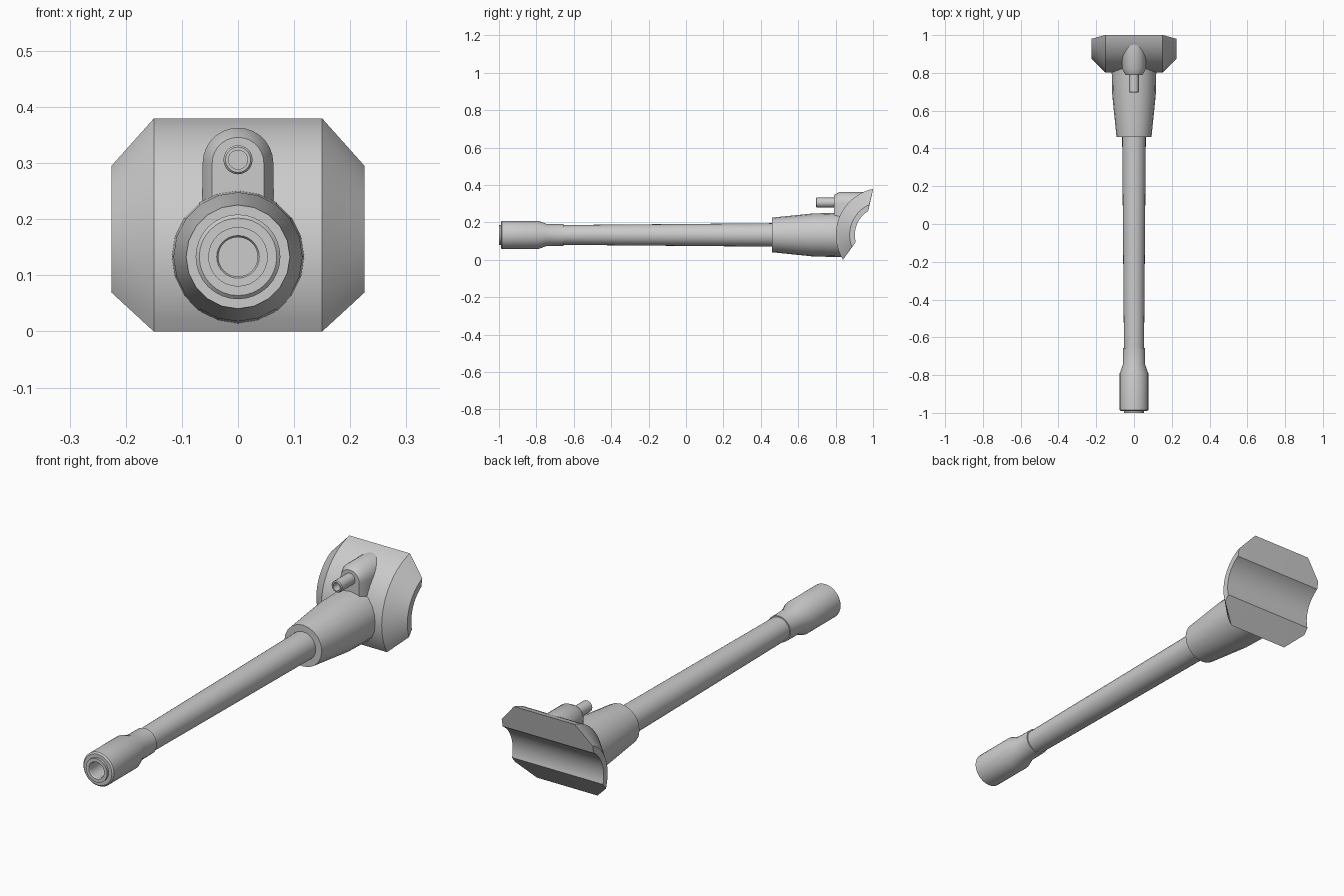
import bpy, bmesh, math
from mathutils import Vector

if "Cube" in bpy.data.objects:
    bpy.data.objects.remove(bpy.data.objects["Cube"])

AXIS_Z = 0.133                      # height of the barrel and of the pivot
steel = bpy.data.materials.new("plain_grey")
steel.diffuse_color = (0.6, 0.6, 0.6, 1)
steel.use_nodes = True
steel.node_tree.nodes["Principled BSDF"].inputs["Base Color"].default_value = steel.diffuse_color


def finish(name, bm, angle=30):
    bmesh.ops.remove_doubles(bm, verts=bm.verts, dist=1e-5)
    bmesh.ops.recalc_face_normals(bm, faces=bm.faces)
    mesh = bpy.data.meshes.new(name)
    bm.to_mesh(mesh)
    bm.free()
    mesh.materials.append(steel)
    ob = bpy.data.objects.new(name, mesh)
    bpy.context.collection.objects.link(ob)
    bpy.ops.object.select_all(action='DESELECT')
    bpy.context.view_layer.objects.active = ob
    ob.select_set(True)
    bpy.ops.object.shade_smooth_by_angle(angle=math.radians(angle))
    return ob


def loft(name, rings, angle=30):
    """Skin a list of closed rings and cap both ends."""
    bm = bmesh.new()
    rows = [[bm.verts.new(p) for p in ring] for ring in rings]
    n = len(rows[0])
    for a, b in zip(rows, rows[1:]):
        for i in range(n):
            j = (i + 1) % n
            bm.faces.new((a[i], a[j], b[j], b[i]))
    bm.faces.new(rows[0])
    bm.faces.new(rows[-1])
    return finish(name, bm, angle)


def turned(name, profile, z=AXIS_Z, sides=24):
    """Turn a (y, radius) profile around a line parallel to y."""
    rings = []
    for y, r in profile:
        rings.append([(r * math.sin(2 * math.pi * i / sides), y,
                       z + r * math.cos(2 * math.pi * i / sides)) for i in range(sides)])
    return loft(name, rings)


# Muzzle with hollow bore, lip and stepped collar
turned("muzzle", [(-0.85, 0.035), (-0.995, 0.035), (-1.0, 0.038), (-1.0, 0.053),
                  (-0.99, 0.053), (-0.99, 0.069), (-0.984, 0.0755), (-0.79, 0.0755),
                  (-0.745, 0.059), (-0.656, 0.058), (-0.656, 0.04)], sides=32)

# Slightly tapered barrel
turned("barrel", [(-0.67, 0.053), (0.5, 0.063)])

# Sleeve at the barrel root
turned("barrel_sleeve", [(0.46, 0.05), (0.46, 0.0925), (0.68, 0.115), (0.845, 0.119)], sides=20)

# Curved shield: an arc-shaped shell around the pivot with tapered ends
PIVOT_Y, R_OUT, R_END, R_IN = 1.053, 0.252, 0.178, 0.150


def shield_ring(x, r, a0, a1, steps=20):
    def arc(rad, s, e):
        pts = []
        for i in range(steps + 1):
            a = math.radians(s + (e - s) * i / steps)
            pts.append((x, PIVOT_Y + rad * math.cos(a), AXIS_Z + rad * math.sin(a)))
        return pts
    return arc(r, a0, a1) + arc(R_IN, 194.4, 121.8)


end = (R_END, 114, 201.1)
full = (R_OUT, 101.9, 211.9)
loft("shield", [shield_ring(-0.225, *end), shield_ring(-0.15, *full),
                shield_ring(0.15, *full), shield_ring(0.225, *end)])


# Arched housing for the small tube, bevelled at the front
def arch(half, y_at, base=0.2, centre=0.3, steps=14):
    pts = [(-half, base)]
    for i in range(steps + 1):
        a = math.pi * (1 - i / steps)
        pts.append((half * math.cos(a), centre + half * math.sin(a)))
    pts.append((half, base))
    return [(x, y_at(z), z) for x, z in pts]


loft("tube_housing", [arch(0.046, lambda z: 0.79), arch(0.063, lambda z: 0.822),
                      arch(0.063, lambda z: 0.88 + (z - 0.2) * 0.45)])

# Small hollow tube beside the barrel root
turned("small_tube", [(0.76, 0.017), (0.695, 0.017), (0.695, 0.0225), (0.699, 0.026),
                      (0.81, 0.026)], z=0.306, sides=20)
